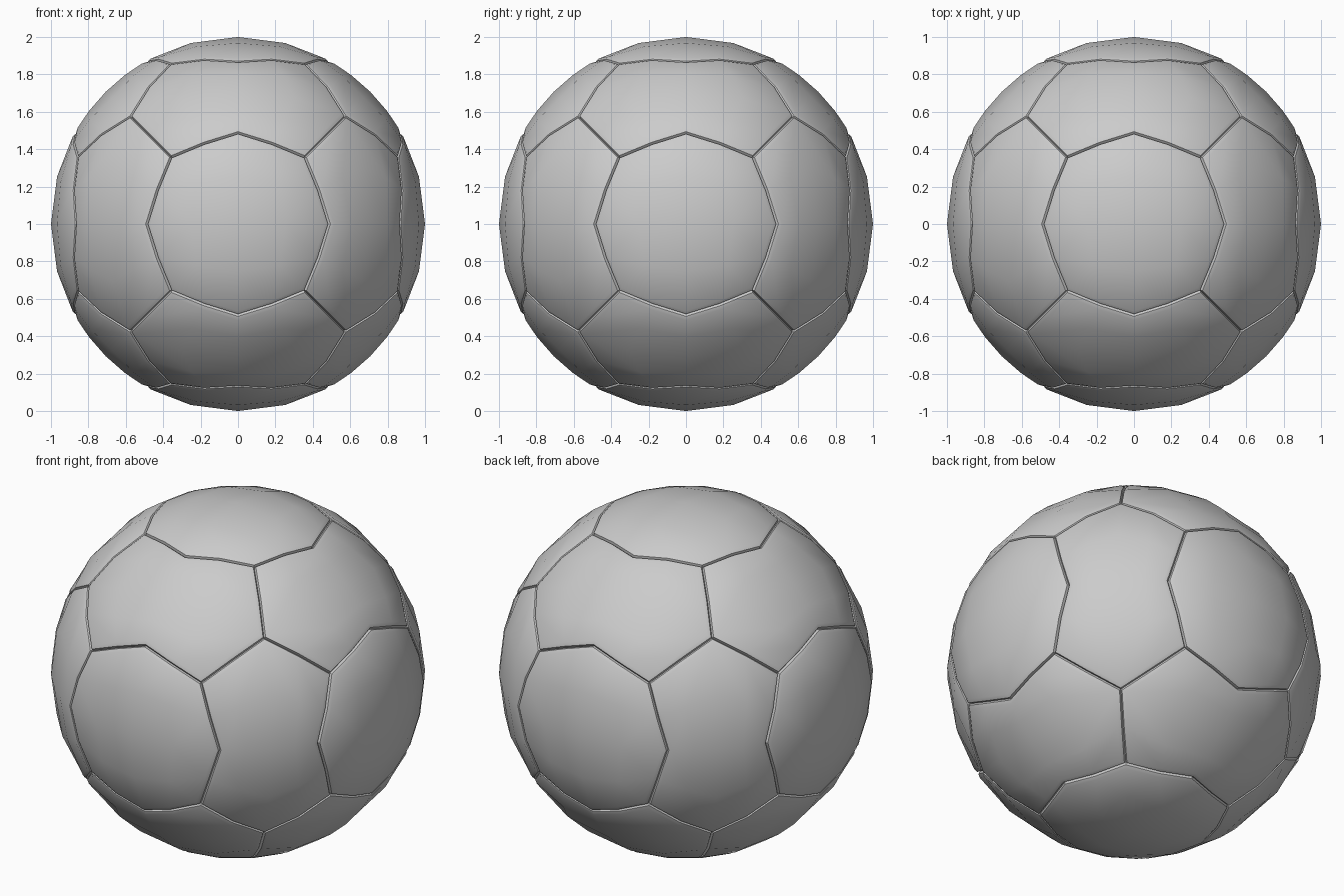
import bpy, bmesh
from mathutils import Vector

if "Cube" in bpy.data.objects:
    bpy.data.objects.remove(bpy.data.objects["Cube"])

AXES = [Vector(a) for a in ((1, 0, 0), (-1, 0, 0), (0, 1, 0), (0, -1, 0), (0, 0, 1), (0, 0, -1))]
panels = {}


def add_quad(key, *corners):
    """Store one patch of a panel: its corners lie on the unit sphere."""
    panels.setdefault(key, []).append([c.normalized() for c in corners])


# Six octagonal panels on the axes, twelve long panels between them
for i, n in enumerate(AXES):
    others = [j for j, a in enumerate(AXES) if abs(a.dot(n)) < 0.5]
    for ju in others:
        for jv in others:
            if jv <= ju or abs(AXES[ju].dot(AXES[jv])) > 0.5:
                continue
            u, v = AXES[ju], AXES[jv]
            mu, mv = n * 0.872 + u * 0.49, n * 0.872 + v * 0.49
            p = n * 0.861 + (u + v) * 0.36
            corner = n + u + v
            add_quad((i,), n, mu, p, mv)
            add_quad(tuple(sorted((i, ju))), corner, p, mu, n + u)
            add_quad(tuple(sorted((i, jv))), corner, p, mv, n + v)

bm = bmesh.new()
N = 2
for quads in panels.values():
    faces, verts = [], {}

    def vert(co):
        k = tuple(round(c, 4) + 0.0 for c in co)
        if k not in verts:
            verts[k] = bm.verts.new(co)
        return verts[k]

    # Rounded patch grid
    for a, b, c, d in quads:
        grid = [[vert(a.lerp(b, s / N).lerp(d.lerp(c, s / N), t / N).normalized())
                 for t in range(N + 1)] for s in range(N + 1)]
        for s in range(N):
            for t in range(N):
                f = bm.faces.new((grid[s][t], grid[s + 1][t], grid[s + 1][t + 1], grid[s][t + 1]))
                f.normal_update()
                if f.normal.dot(f.calc_center_median()) < 0:
                    f.normal_flip()
                faces.append(f)
    # Rolled panel border
    for width in (0.007, 0.02):
        bmesh.ops.inset_region(bm, faces=faces, thickness=width, use_boundary=True, use_even_offset=True)

# Sink the seams between the panels
seam = {v for v in bm.verts if v.is_boundary}
lip = {e.other_vert(v) for v in seam for e in v.link_edges} - seam
for v in bm.verts:
    r = 0.98 if v in seam else 0.995 if v in lip else 1.0
    v.co = v.co.normalized() * r
bmesh.ops.remove_doubles(bm, verts=list(seam), dist=0.001)
bmesh.ops.recalc_face_normals(bm, faces=bm.faces)
bmesh.ops.translate(bm, verts=bm.verts, vec=(0, 0, 1))

mesh = bpy.data.meshes.new("panelled_ball")
bm.to_mesh(mesh)
bm.free()
ball = bpy.data.objects.new("panelled_ball", mesh)
bpy.context.collection.objects.link(ball)
bpy.context.view_layer.objects.active = ball
ball.select_set(True)
bpy.ops.object.shade_smooth_by_angle(angle=0.6)
